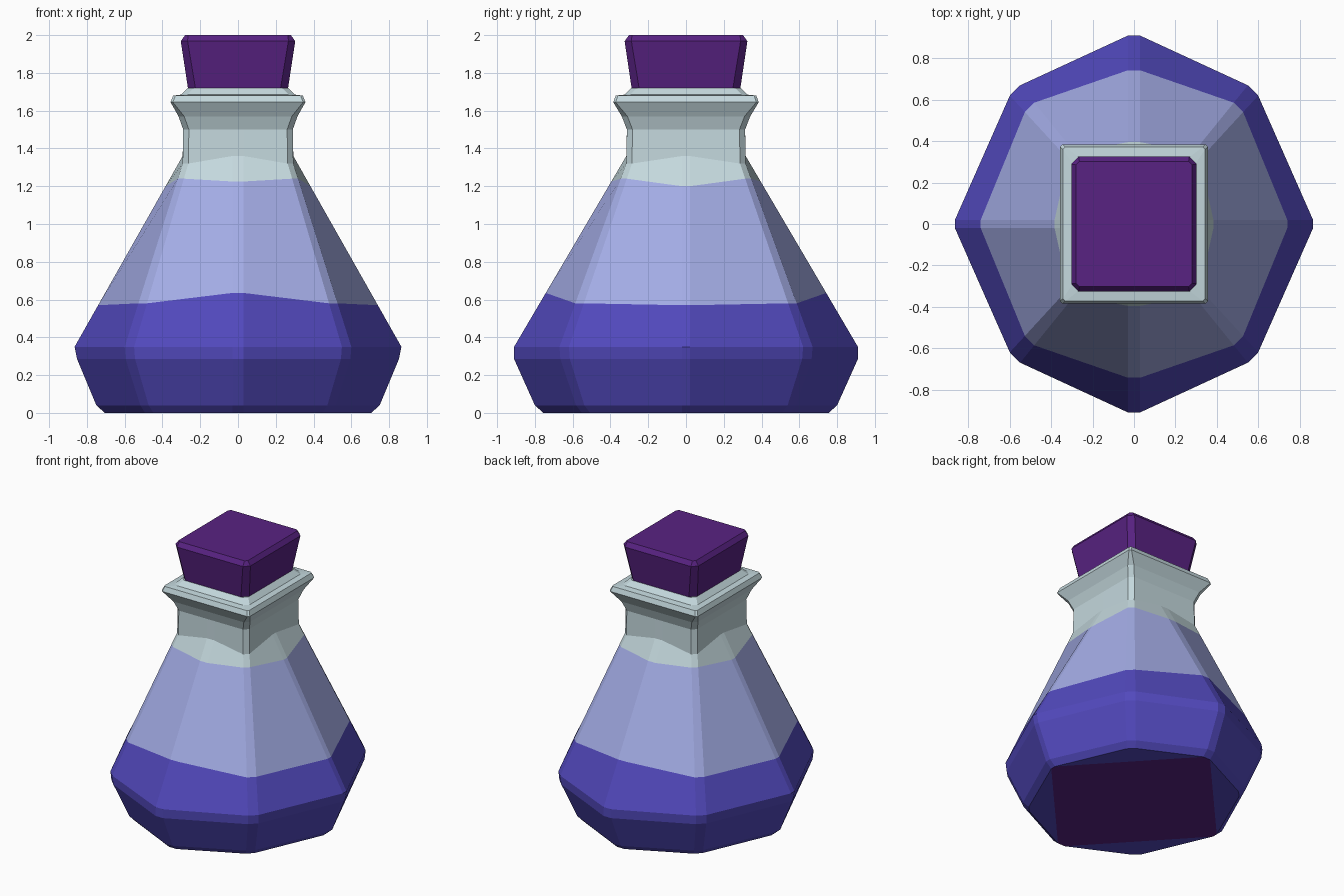
import bpy, bmesh
from mathutils import Vector

if "Cube" in bpy.data.objects:
    bpy.data.objects.remove(bpy.data.objects["Cube"])


def material(name, rgb):
    def lin(c):
        c /= 255
        return c / 12.92 if c <= 0.04045 else ((c + 0.055) / 1.055) ** 2.4
    m = bpy.data.materials.new(name)
    m.diffuse_color = (*[lin(c) for c in rgb], 1)
    m.use_nodes = True
    m.node_tree.nodes["Principled BSDF"].inputs["Base Color"].default_value = m.diffuse_color
    return m


GLASS = material("clear_glass", (196, 216, 221))
TINT = material("tinted_glass", (163, 172, 229))
LIQUID = material("blue_liquid", (82, 73, 189))
PURPLE = material("purple_stopper", (88, 34, 130))


def ring(ax, ay, cx, cy, e, zs):
    """16 points: four axis edges and four chamfered corners; zs = x side, corner, y side."""
    zx, zc, zy = zs
    q = [Vector((ax, 0.02, zx)), Vector((cx + e, cy - e, zc)),
         Vector((cx - e, cy + e, zc)), Vector((0.03, ay, zy))]

    def flip(sx, sy):
        pts = [Vector((p.x * sx, p.y * sy, p.z)) for p in q]
        return pts if sx * sy > 0 else pts[::-1]
    return flip(1, 1) + flip(-1, 1) + flip(-1, -1) + flip(1, -1)


def square(hx, hy, z, e=0.015):
    return ring(hx, hy, hx - e, hy - e, e, (z, z, z))


def cut(a, b, zx, zc, zy):
    """Ring between rings a and b, at given heights on the x, corner and y edges."""
    zs = [zx, zc, zc, zy, zy, zc, zc, zx] * 2
    return [p.lerp(q, (z - p.z) / (q.z - p.z)) for p, q, z in zip(a, b, zs)]


def loft(name, rings, bands, mats, diamond_base=None):
    bm = bmesh.new()
    rows = [[bm.verts.new(p) for p in r] for r in rings]
    n = 16
    for lo, hi, mi in zip(rows, rows[1:], bands):
        for i in range(n):
            j = (i + 1) % n
            bm.faces.new((lo[i], lo[j], hi[j], hi[i])).material_index = mi
    bm.faces.new(rows[-1]).material_index = bands[-1]
    base = rows[0]
    if diamond_base is None:
        bm.faces.new(base[::-1]).material_index = bands[0]
    else:
        # base: diamond through the axis edges, plus four corner faces
        axis = [v for i, v in enumerate(base) if i % 4 in (0, 3)]
        bm.faces.new(axis[::-1]).material_index = diamond_base
        for i in range(0, n, 4):
            bm.faces.new(base[i:i + 4][::-1]).material_index = bands[0]
    bmesh.ops.recalc_face_normals(bm, faces=bm.faces[:])
    me = bpy.data.meshes.new(name)
    bm.to_mesh(me)
    bm.free()
    for m in mats:
        me.materials.append(m)
    ob = bpy.data.objects.new(name, me)
    bpy.context.collection.objects.link(ob)
    return ob


# Flask: octagonal belly tapering into a square neck with a flared lip
shoulder = ring(0.865, 0.91, 0.575, 0.645, 0.025, (0.35, 0.35, 0.35))
neck_base = ring(0.293, 0.316, 0.278, 0.301, 0.015, (1.36, 1.32, 1.36))
flask_rings = [
    ring(0.705, 0.755, 0.47, 0.53, 0.022, (0, 0, 0)),
    ring(0.75, 0.80, 0.495, 0.56, 0.022, (0.04, 0.04, 0.04)),
    ring(0.852, 0.91, 0.57, 0.64, 0.025, (0.285, 0.285, 0.285)),
    shoulder,
    cut(shoulder, neck_base, 0.57, 0.58, 0.635),
    cut(shoulder, neck_base, 1.20, 1.24, 1.225),
    neck_base,
    square(0.29, 0.313, 1.50),
    square(0.315, 0.34, 1.57),
    square(0.357, 0.385, 1.645, 0.006),
    square(0.343, 0.372, 1.68, 0.006),
    square(0.30, 0.325, 1.685),
    square(0.265, 0.29, 1.72),
]
loft("flask", flask_rings, [2, 2, 2, 2, 1] + [0] * 7,
     [GLASS, TINT, LIQUID, PURPLE], diamond_base=3)

# Stopper: tapered block with chamfered edges
loft("stopper", [
    square(0.262, 0.285, 1.70, 0.02),
    square(0.303, 0.325, 1.968, 0.018),
    square(0.28, 0.302, 2.0, 0.008),
], [0, 0], [PURPLE])
